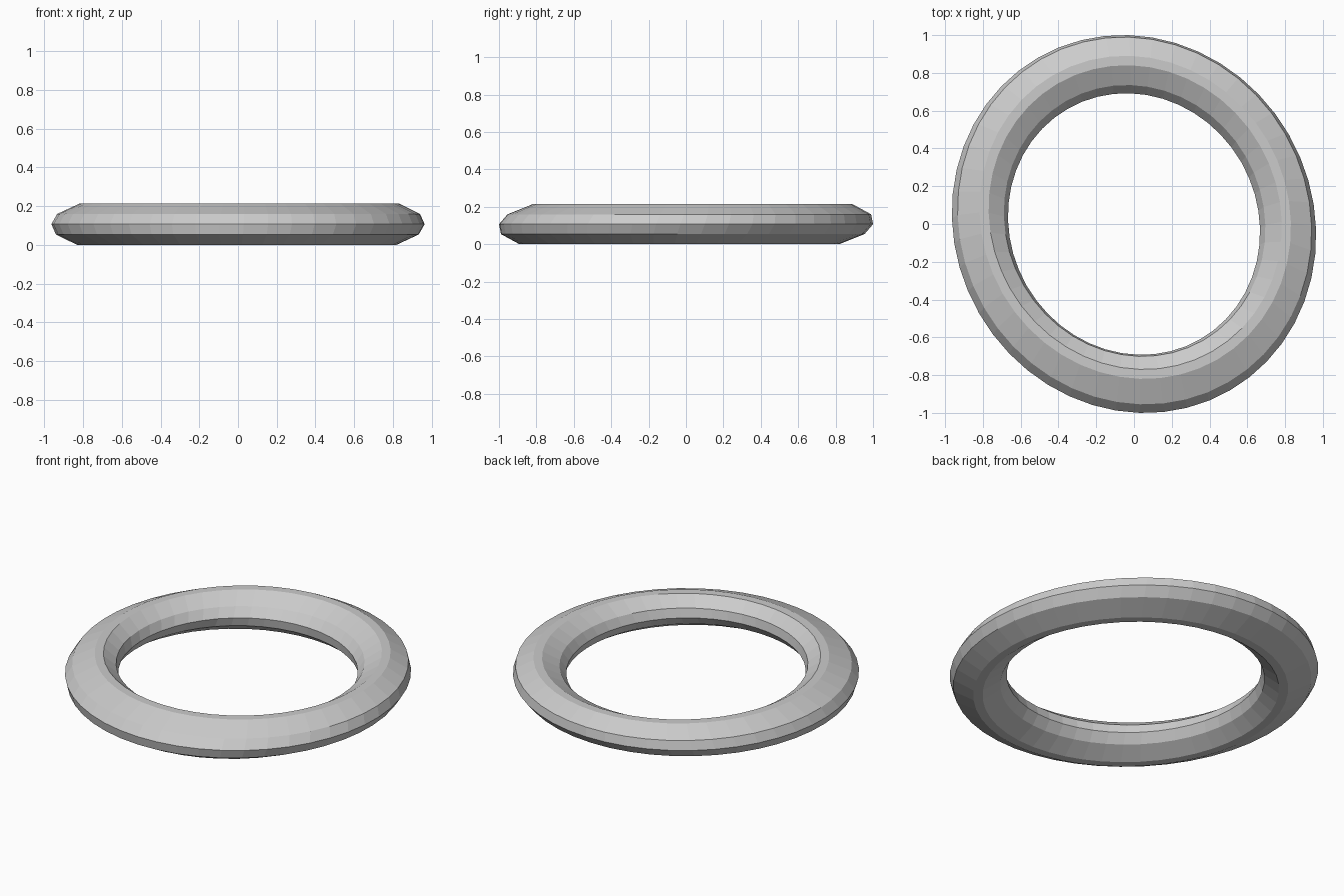
import bpy, bmesh, math

if "Cube" in bpy.data.objects:
    bpy.data.objects.remove(bpy.data.objects["Cube"])

SEGMENTS = 48
MID_Z = 0.107

# Ring cross-section: (radius, height), going round the tube
profile = [(1.0, 0.107), (0.972, 0.16), (0.855, 0.214), (0.805, 0.214),
           (0.718, 0.16), (0.692, 0.107), (0.718, 0.054), (0.805, 0.0),
           (0.855, 0.0), (0.972, 0.054)]


def ring_point(radius, z, angle):
    """Slightly oval, diagonally stretched ring that leans back with height."""
    c, s = radius * math.cos(angle), radius * math.sin(angle)
    lean = z - MID_Z
    return (0.964 * c - 0.03 * s + 0.06 * lean,
            -0.03 * c + s + 0.33 * lean, z)


# Ring body
bm = bmesh.new()
loops = [[bm.verts.new(ring_point(r, z, 2 * math.pi * i / SEGMENTS)) for r, z in profile]
         for i in range(SEGMENTS)]
n = len(profile)
for i in range(SEGMENTS):
    a, b = loops[i], loops[(i + 1) % SEGMENTS]
    for j in range(n):
        k = (j + 1) % n
        bm.faces.new((a[j], b[j], b[k], a[k]))
bmesh.ops.recalc_face_normals(bm, faces=bm.faces)

mesh = bpy.data.meshes.new("ring")
bm.to_mesh(mesh)
bm.free()
ring = bpy.data.objects.new("ring", mesh)
bpy.context.collection.objects.link(ring)
